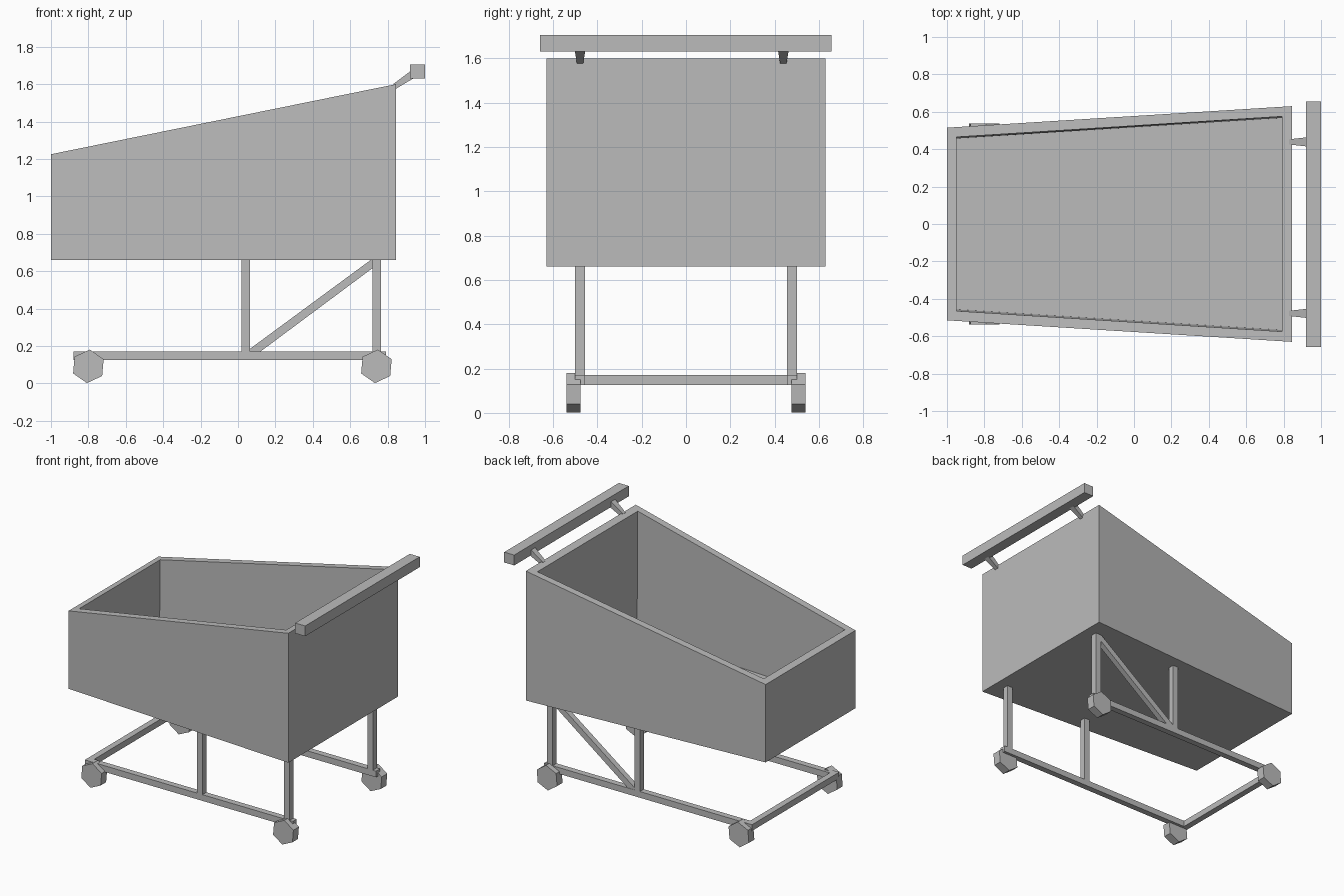
import bpy, bmesh, math

if "Cube" in bpy.data.objects:
    bpy.data.objects.remove(bpy.data.objects["Cube"], do_unlink=True)

GREY = (0.5, 0.5, 0.5, 1)
mat = bpy.data.materials.new("plain grey")
mat.use_nodes = True
mat.diffuse_color = GREY
mat.node_tree.nodes["Principled BSDF"].inputs["Base Color"].default_value = GREY


def loft(name, rings):
    """Skin a chain of matching rings and close both ends."""
    bm = bmesh.new()
    loops = [[bm.verts.new(p) for p in ring] for ring in rings]
    n = len(loops[0])
    for a, b in zip(loops, loops[1:]):
        for i in range(n):
            j = (i + 1) % n
            bm.faces.new((a[i], a[j], b[j], b[i]))
    bm.faces.new(loops[0])
    bm.faces.new(loops[-1])
    bmesh.ops.recalc_face_normals(bm, faces=bm.faces)
    mesh = bpy.data.meshes.new(name)
    bm.to_mesh(mesh)
    bm.free()
    mesh.materials.append(mat)
    obj = bpy.data.objects.new(name, mesh)
    bpy.context.collection.objects.link(obj)
    return obj


def prism(name, profile, y0, y1):
    """Extrude an x-z profile along y."""
    return loft(name, [[(x, y, z) for x, z in profile] for y in (y0, y1)])


def box(name, x0, x1, y0, y1, z0, z1):
    return prism(name, [(x0, z0), (x1, z0), (x1, z1), (x0, z1)], y0, y1)


# Basket: tapered open bin with a sloping rim
def basket_ring(x0, x1, w0, w1, height):
    return [(x, y, height(x)) for x, y in
            ((x0, -w0), (x1, -w1), (x1, w1), (x0, w0))]


BOTTOM, FLOOR = 0.66, 0.71


def rim(x):
    return 1.225 + (x + 1) * 0.203


loft("basket", [
    basket_ring(-1, 0.845, 0.515, 0.63, lambda x: BOTTOM),
    basket_ring(-1, 0.845, 0.515, 0.63, rim),
    basket_ring(-0.95, 0.79, 0.465, 0.575, rim),
    basket_ring(-0.95, 0.79, 0.457, 0.567, lambda x: FLOOR),
])

# Handle bar and its two flared brackets
box("handle_bar", 0.92, 1.0, -0.658, 0.656, 1.63, 1.705)
for side, y in (("right", -0.478), ("left", 0.439)):
    loft("handle_bracket_" + side, [
        [(x, y + s * half, z) for s, x, z in
         ((-1, xl, zl), (1, xl, zl), (1, xh, zh), (-1, xh, zh))]
        for half, xl, zl, xh, zh in ((0.014, 0.845, 1.575, 0.83, 1.6),
                                     (0.024, 0.945, 1.635, 0.92, 1.668))])

# Undercarriage: rails, posts and six-sided wheels on both sides
for side, s in (("right", -1), ("left", 1)):
    inner, outer = s * 0.455, s * 0.5
    box("rail_" + side, -0.88, 0.79, inner, outer, 0.125, 0.17)
    box("middle_post_" + side, 0.02, 0.065, inner, outer, 0.17, BOTTOM)
    box("rear_post_" + side, 0.72, 0.765, inner, outer, 0.17, BOTTOM)
    for place, cx in (("front", -0.8), ("rear", 0.74)):
        hexagon = [(cx + 0.09 * math.cos(a), 0.091 + 0.09 * math.sin(a))
                   for a in (math.radians(25 + 60 * i) for i in range(6))]
        prism(f"{place}_wheel_{side}", hexagon, s * 0.475, s * 0.538)

# Front cross bar and the single diagonal brace
box("cross_bar", -0.88, -0.835, -0.455, 0.455, 0.125, 0.17)
prism("diagonal_brace", [(0.055, 0.17), (0.12, 0.17), (0.765, BOTTOM - 0.01),
                         (0.765, BOTTOM), (0.71, BOTTOM), (0.055, 0.178)],
      0.457, 0.498)
